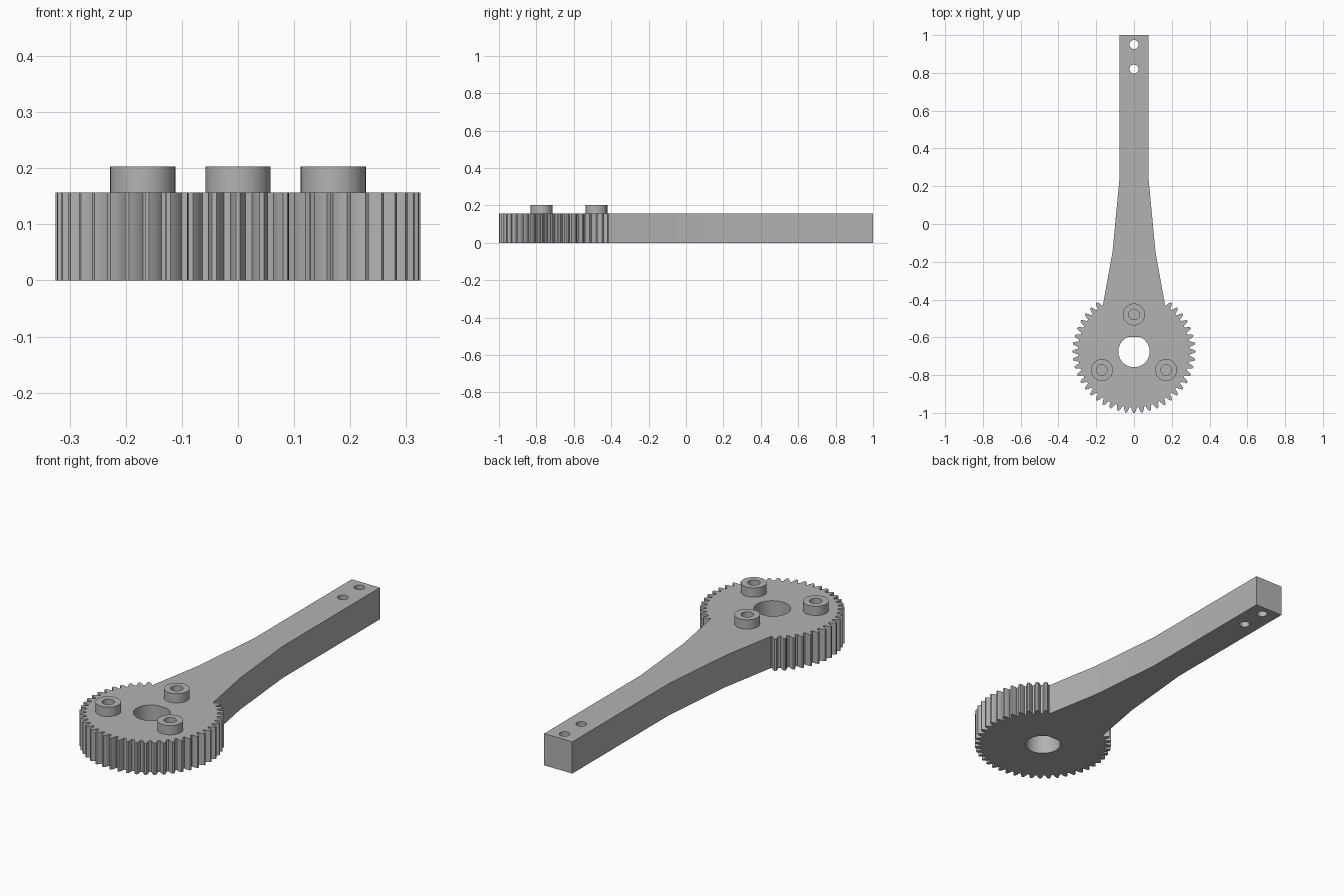
import bpy
import math

if "Cube" in bpy.data.objects:
    bpy.data.objects.remove(bpy.data.objects["Cube"], do_unlink=True)

GEAR_Y = -0.675
THICK = 0.157
BOSS_TOP = 0.203
TEETH = 48
PITCH = math.tau / TEETH

grey = bpy.data.materials.new("plain grey")
grey.use_nodes = True
colour = (0.45, 0.45, 0.45, 1)
grey.diffuse_color = colour
grey.node_tree.nodes["Principled BSDF"].inputs["Base Color"].default_value = colour


def polar(r, a, cx=0, cy=GEAR_Y):
    return (cx + r * math.cos(a), cy + r * math.sin(a))


def circle(cx, cy, r, n=48):
    return [polar(r, math.tau * i / n, cx, cy) for i in range(n)]


def plate(name, loops, z0, z1):
    """Extrude closed outlines; inner loops become holes."""
    curve = bpy.data.curves.new(name, 'CURVE')
    curve.dimensions = '2D'
    curve.fill_mode = 'BOTH'
    curve.extrude = (z1 - z0) / 2
    for loop in loops:
        spline = curve.splines.new('POLY')
        spline.points.add(len(loop) - 1)
        for point, (x, y) in zip(spline.points, loop):
            point.co = (x, y, (0), 1)
        spline.use_cyclic_u = True
    obj = bpy.data.objects.new(name, curve)
    bpy.context.collection.objects.link(obj)
    obj.location.z = (z0 + z1) / 2
    bpy.ops.object.select_all(action='DESELECT')
    obj.select_set(True)
    bpy.context.view_layer.objects.active = obj
    bpy.ops.object.convert(target='MESH')
    obj = bpy.context.object
    obj.data.materials.clear()
    obj.data.materials.append(grey)
    # Weld the caps to the walls
    bpy.ops.object.mode_set(mode='EDIT')
    bpy.ops.mesh.select_all(action='SELECT')
    bpy.ops.mesh.remove_doubles(threshold=0.0001)
    bpy.ops.mesh.normals_make_consistent(inside=False)
    bpy.ops.object.mode_set(mode='OBJECT')
    bpy.ops.object.shade_smooth_by_angle(angle=math.radians(20))
    return obj


# Gear teeth, leaving out those where the arm joins
flank = [(0.296, 0.0135), (0.305, 0.0125), (0.312, 0.0102), (0.319, 0.0075), (0.325, 0.004)]
tooth = [(r, -w / r) for r, w in flank] + [(r, w / r) for r, w in reversed(flank)]
reach = 19
gear = []
for i in range(-reach, reach + 1):
    mid = -math.pi / 2 + i * PITCH
    gear += [polar(r, mid + a) for r, a in tooth]

# Tapered arm, from the gear's right-hand root round to the left-hand root
end = -math.pi / 2 + (reach + 0.5) * PITCH
half = [polar(0.296, end), (0.114, -0.15), (0.077, 0.24), (0.077, 1.0)]
arm = half + [(-x, y) for x, y in reversed(half)]

# D-shaped shaft hole
flat = math.asin(0.077 / 0.083)
sweep = math.pi + 2 * flat
shaft = [polar(0.083, math.pi - flat + sweep * i / 48) for i in range(49)]

body = [gear + arm, shaft] + [circle(0, y, 0.024, 32) for y in (0.82, 0.95)]
plate("gear_arm", body, 0, THICK)

# Three hollow bosses round the shaft
for name, turn in (("back_boss", 90), ("left_boss", -30), ("right_boss", 210)):
    x, y = polar(0.196, math.radians(turn))
    plate(name, [circle(x, y, 0.058), circle(x, y, 0.028, 32)], THICK, BOSS_TOP)
